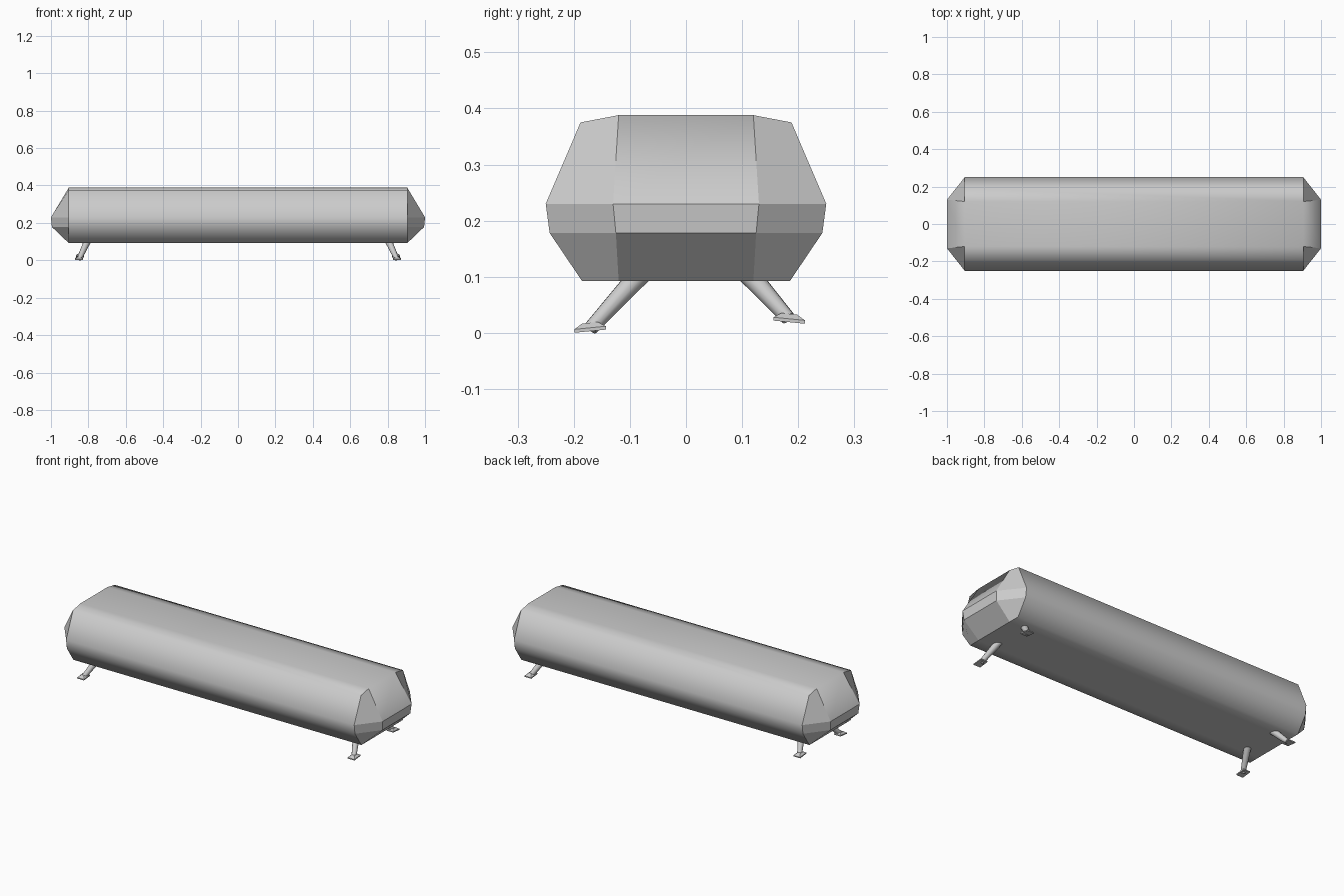
import bpy, bmesh
from mathutils import Vector

if "Cube" in bpy.data.objects:
    bpy.data.objects.remove(bpy.data.objects["Cube"], do_unlink=True)

grey = bpy.data.materials.new("light_grey")
grey.use_nodes = True
COLOUR = (0.6, 0.6, 0.6, 1)
grey.diffuse_color = COLOUR
grey.node_tree.nodes["Principled BSDF"].inputs["Base Color"].default_value = COLOUR


def make_object(name, bm):
    bmesh.ops.recalc_face_normals(bm, faces=bm.faces)
    mesh = bpy.data.meshes.new(name)
    bm.to_mesh(mesh)
    bm.free()
    mesh.materials.append(grey)
    obj = bpy.data.objects.new(name, mesh)
    bpy.context.collection.objects.link(obj)
    return obj


def bridge(bm, low, high):
    n = len(low)
    for i in range(n):
        j = (i + 1) % n
        bm.faces.new((low[i], low[j], high[j], high[i]))


def build_body():
    # Each level: end corner (x, y, z), then side corner (x, y, z)
    levels = [((0.905, 0.12, 0.092), (0.905, 0.185, 0.092)),
              ((0.995, 0.125, 0.178), (0.905, 0.243, 0.178)),
              ((1.0, 0.13, 0.23), (0.905, 0.25, 0.23)),
              ((0.905, 0.12, 0.388), (0.905, 0.188, 0.375))]
    bm = bmesh.new()
    rings = []
    for end, side in levels:
        ring = []
        for sx, sy in ((1, 1), (-1, 1), (-1, -1), (1, -1)):
            pair = (end, side) if sx == sy else (side, end)
            ring += [bm.verts.new((p[0] * sx, p[1] * sy, p[2])) for p in pair]
        rings.append(ring)
    for low, high in zip(rings, rings[1:]):
        bridge(bm, low, high)
    # Roof and floor: a centre strip with a strip on either side
    for r in (rings[0], rings[-1]):
        for a, b, c, d in ((0, 1, 2, 3), (7, 0, 3, 4), (4, 5, 6, 7)):
            bm.faces.new((r[a], r[b], r[c], r[d]))
    # Long edges and roof ends blend; all corner edges stay crisp
    for f in bm.faces:
        f.smooth = True
    roof = levels[-1][0][2]
    for e in bm.edges:
        a, b = (v.co for v in e.verts)
        long_edge = abs(a.x - b.x) > 1
        roof_end = min(a.z, b.z) > roof - 0.001
        e.smooth = long_edge or roof_end
    make_object("body", bm)


def build_leg(name, top, bottom):
    # Tapered strut, carried a little way into the body
    top, bottom = Vector(top), Vector(bottom)
    axis = (top - bottom).normalized()
    top = top + axis * 0.03
    bm = bmesh.new()
    bmesh.ops.create_cone(bm, cap_ends=True, segments=12, radius1=0.013,
                          radius2=0.02, depth=(top - bottom).length)
    turn = axis.to_track_quat('Z', 'Y')
    for v in bm.verts:
        v.co = turn @ v.co + (top + bottom) / 2
    obj = make_object(name, bm)
    bpy.ops.object.select_all(action='DESELECT')
    obj.select_set(True)
    bpy.context.view_layer.objects.active = obj
    bpy.ops.object.shade_smooth_by_angle(angle=0.7)


def build_foot(name, x, y, z, tilt):
    # Thin rectangular pad that flares down from the strut
    bm = bmesh.new()
    rings = []
    for hx, hy, h in ((0.021, 0.028, 0), (0.021, 0.028, 0.006), (0.01, 0.014, 0.015)):
        rings.append([bm.verts.new((x + sx * hx, y + sy * hy, z + h + tilt * sy * hy))
                      for sx, sy in ((1, 1), (-1, 1), (-1, -1), (1, -1))])
    for low, high in zip(rings, rings[1:]):
        bridge(bm, low, high)
    bm.faces.new(rings[0])
    bm.faces.new(rings[-1])
    make_object(name, bm)


build_body()
for side, s in (("left", 1), ("right", -1)):
    build_leg("front_leg_" + side, (s * 0.81, -0.093, 0.092), (s * 0.848, -0.17, 0.008))
    build_foot("front_foot_" + side, s * 0.85, -0.171, 0.003, 0.1)
    build_leg("back_leg_" + side, (s * 0.81, 0.123, 0.092), (s * 0.842, 0.182, 0.026))
    build_foot("back_foot_" + side, s * 0.845, 0.184, 0.019, -0.1)
